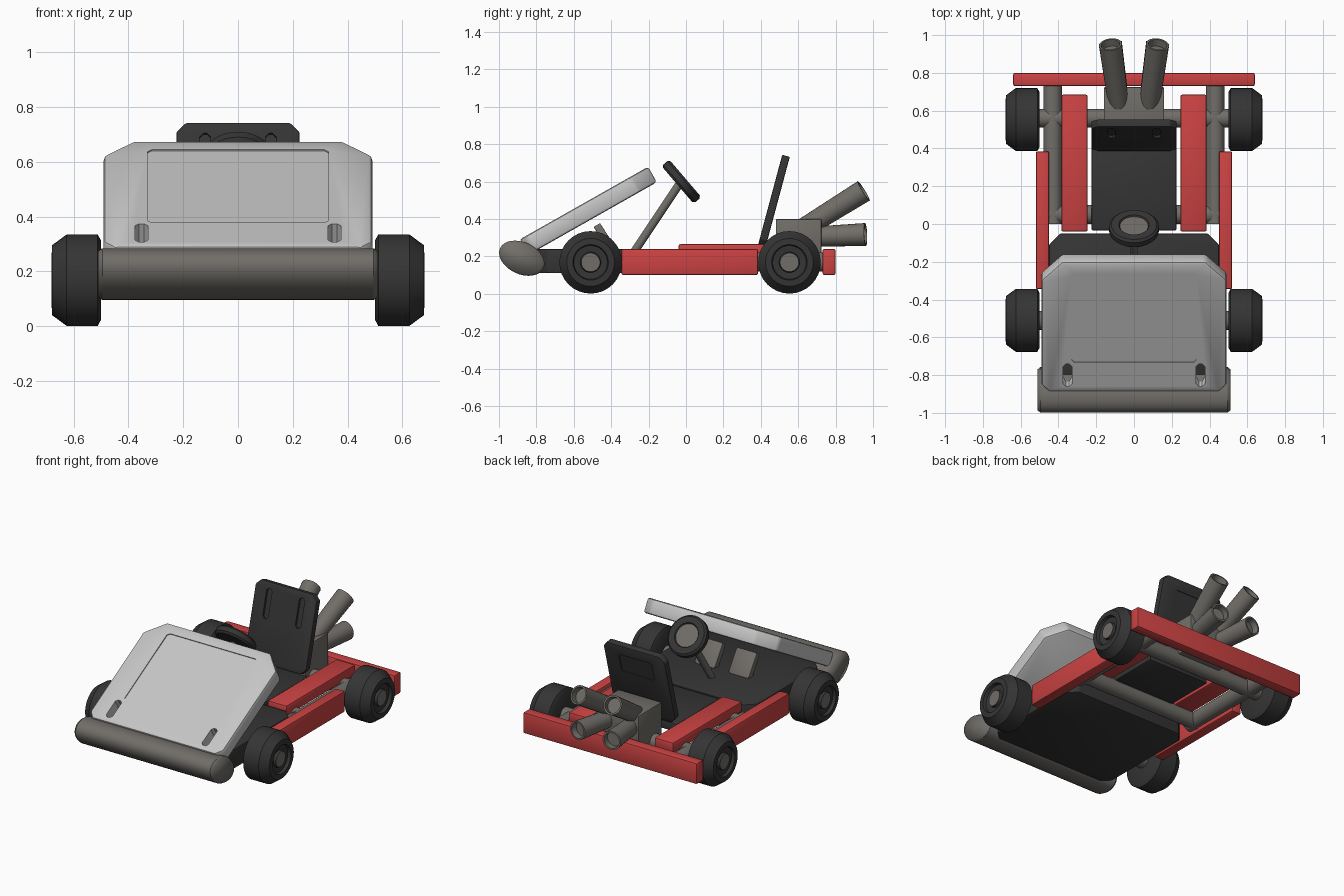
import bpy
import bmesh
from math import radians, cos, sin, tau
from mathutils import Vector, Matrix

old = bpy.data.objects.get("Cube")
if old:
    bpy.data.objects.remove(old, do_unlink=True)


def material(name, r, g, b):
    m = bpy.data.materials.new(name)
    m.use_nodes = True
    m.diffuse_color = (r, g, b, 1)
    m.node_tree.nodes["Principled BSDF"].inputs["Base Color"].default_value = (r, g, b, 1)
    return m


RED = material("red paint", 0.6, 0.055, 0.055)
SILVER = material("silver panel", 0.56, 0.56, 0.56)
STEEL = material("warm grey steel", 0.165, 0.155, 0.14)
BLACK = material("black rubber", 0.035, 0.035, 0.035)
parts = []


def finish(name, bm, mats):
    bmesh.ops.recalc_face_normals(bm, faces=bm.faces)
    mesh = bpy.data.meshes.new(name)
    bm.to_mesh(mesh)
    bm.free()
    for m in mats:
        mesh.materials.append(m)
    ob = bpy.data.objects.new(name, mesh)
    bpy.context.collection.objects.link(ob)
    parts.append(ob)
    return ob


def soften(bm, width, segments=2):
    if width:
        bmesh.ops.bevel(bm, geom=bm.edges[:], offset=width, segments=segments,
                        profile=0.5, affect='EDGES')


def box(name, x, y, z, mat, bevel=0.01):
    """Box from three (low, high) ranges."""
    bm = bmesh.new()
    bmesh.ops.create_cube(bm, size=1)
    for v in bm.verts:
        v.co = [(a + b) / 2 + c * (b - a) for (a, b), c in zip((x, y, z), v.co)]
    soften(bm, bevel)
    return finish(name, bm, [mat])


def prism(name, outline, low, high, mat, bevel=0.0, loc=(0, 0, 0), tilt=0):
    """Flat outline given thickness, then tilted about x."""
    bm = bmesh.new()
    face = bm.faces.new([bm.verts.new((x, y, low)) for x, y in outline])
    top = bmesh.ops.extrude_face_region(bm, geom=[face])["geom"]
    bmesh.ops.translate(bm, vec=(0, 0, high - low),
                        verts=[g for g in top if isinstance(g, bmesh.types.BMVert)])
    soften(bm, bevel)
    ob = finish(name, bm, [mat])
    ob.location = loc
    ob.rotation_euler.x = radians(tilt)
    return ob


def lathe(name, profile, base, direction, mats, inner=0.0, seg=32):
    """Spin (radius, height) points; faces inside radius `inner` get mats[1]."""
    bm = bmesh.new()
    rings = []
    for r, h in profile:
        if r == 0:
            rings.append([bm.verts.new((0, 0, h))] * seg)
        else:
            rings.append([bm.verts.new((r * cos(tau * i / seg), r * sin(tau * i / seg), h))
                          for i in range(seg)])
    for k in range(len(rings) - 1):
        a, b = rings[k], rings[k + 1]
        for i in range(seg):
            j = (i + 1) % seg
            f = bm.faces.new(dict.fromkeys((a[i], a[j], b[j], b[i])))
            if max(profile[k][0], profile[k + 1][0]) <= inner:
                f.material_index = 1
    turn = Vector(direction).to_track_quat('Z', 'Y').to_matrix().to_4x4()
    bm.transform(Matrix.Translation(base) @ turn)
    return finish(name, bm, mats)


def rod(name, start, end, r, mat):
    d = Vector(end) - Vector(start)
    n = d.length
    return lathe(name, [(0, 0), (r, 0), (r, n), (0, n)], start, d, [mat], seg=24)


def cut(target, cutters):
    for c in cutters:
        c.hide_render = True
        mod = target.modifiers.new("cut", 'BOOLEAN')
        mod.operation = 'DIFFERENCE'
        mod.solver = 'EXACT'
        mod.object = c
        bpy.context.view_layer.objects.active = target
        bpy.ops.object.modifier_apply(modifier=mod.name)
        parts.remove(c)
        bpy.data.objects.remove(c, do_unlink=True)


def rect(x0, x1, y0, y1, c=0.0):
    """Rectangle outline with clipped corners."""
    if not c:
        return [(x0, y0), (x1, y0), (x1, y1), (x0, y1)]
    return [(x0 + c, y0), (x1 - c, y0), (x1, y0 + c), (x1, y1 - c),
            (x1 - c, y1), (x0 + c, y1), (x0, y1 - c), (x0, y0 + c)]


# Front bumper: flattened, tilted roller
bumper = lathe("front_bumper", [(0, -.51), (.9, -.51), (1, -.495), (1, .495), (.9, .51), (0, .51)],
               (0, 0, 0), (1, 0, 0), [STEEL])
bumper.scale = (1, .128, .085)
bumper.rotation_euler.x = radians(-25)
bumper.location = (0, -.878, .19)

# Sloping nose panel with recessed field and two slots
place = dict(loc=(0, -.89, .29), tilt=29.5)
nose = prism("nose_panel", [(-.45, 0), (.45, 0), (.49, .04), (.49, .68), (.38, .79),
                            (-.38, .79), (-.49, .68), (-.49, .04)],
             -.095, 0, SILVER, .015, **place)
cutters = [prism("nose_recess", rect(-.33, .33, .18, .72, .015), -.006, .05, SILVER, **place)]
for s in (-1, 1):
    cutters.append(prism("nose_slot", rect(s * .352 - .023, s * .352 + .023, .035, .17, .014),
                         -.2, .05, SILVER, **place))
cut(nose, cutters)

# Floor and pedals
prism("floor_pan", rect(-.45, .45, -.8, -.05, .06), .11, .24, BLACK, .008)
for side, s in (("left", 1), ("right", -1)):
    prism(side + "_pedal", rect(s * .125 - .075, s * .125 + .075, 0, .165, .01), -.04, 0,
          STEEL, .004, loc=(0, -.404, .218), tilt=123)

# Chassis, side by side
for side, s in (("left", 1), ("right", -1)):
    def span(a, b):
        return tuple(sorted((s * a, s * b)))
    box(side + "_side_pod", span(.45, .52), (-.345, .385), (.1, .24), RED)
    box(side + "_seat_rail", span(.245, .385), (-.04, .685), (.195, .265), RED)
    rod(side + "_frame_tube", (s * .43, 0, .17), (s * .43, .74, .17), .05, STEEL)
    for end, y in (("front", -.51), ("rear", .553)):
        lathe(f"{end}_{side}_wheel",
              [(0, 0), (.145, 0), (.167, .012), (.167, .125), (.128, .178), (.095, .18),
               (.09, .16), (.055, .155), (.05, .172), (0, .172)],
              (s * .5, y, .168), (s, 0, 0), [BLACK, STEEL], .05)
for name, y, x in (("front_axle", -.51, .52), ("cross_tube", .05, .48), ("rear_axle", .56, .52)):
    rod(name, (-x, y, .17), (x, y, .17), .05, STEEL)
box("rear_bar", (-.64, .64), (.73, .8), (.1, .24), RED)

# Seat: cushion and reclined back with front slots and rear recess
box("seat_base", (-.225, .225), (-.035, .42), (.19, .245), BLACK)
place = dict(loc=(0, .385, .26), tilt=75)
back = prism("seat_back", rect(-.225, .225, 0, .5, .035), -.042, 0, BLACK, .006, **place)
cutters = [prism("back_recess", rect(-.12, .12, .3, .43, .01), -.06, -.036, BLACK, **place)]
for s in (-1, 1):
    cutters.append(prism("back_slot", rect(s * .12 - .02, s * .12 + .02, .27, .46, .014),
                         -.015, .03, BLACK, **place))
cut(back, cutters)

# Engine with four open exhaust pipes
box("engine_block", (-.16, .16), (.48, .725), (.17, .4), STEEL, .008)
for side, s in (("left", 1), ("right", -1)):
    for level, start, end in (("upper", (s * .08, .62, .345), (s * .125, .95, .55)),
                              ("lower", (s * .085, .68, .305), (s * .125, .96, .317))):
        d = Vector(end) - Vector(start)
        n = d.length
        lathe(f"{level}_{side}_exhaust",
              [(0, 0), (.054, 0), (.061, n), (.05, n), (.048, n - .04), (0, n - .04)],
              start, d, [STEEL], seg=24)

# Steering column and wheel
rod("steering_column", (0, -.28, .22), (0, -.03, .595), .022, STEEL)
lathe("steering_wheel", [(0, 0), (.12, 0), (.132, .012), (.132, .042), (.12, .054), (.08, .054),
                         (.075, .046), (0, .046)],
      (0, -.045, .582), (0, .76, .65), [BLACK, STEEL], .076)

# Smooth curved faces while keeping hard edges
bpy.ops.object.select_all(action='DESELECT')
for ob in parts:
    ob.select_set(True)
bpy.context.view_layer.objects.active = parts[0]
bpy.ops.object.shade_smooth_by_angle(angle=radians(30))
